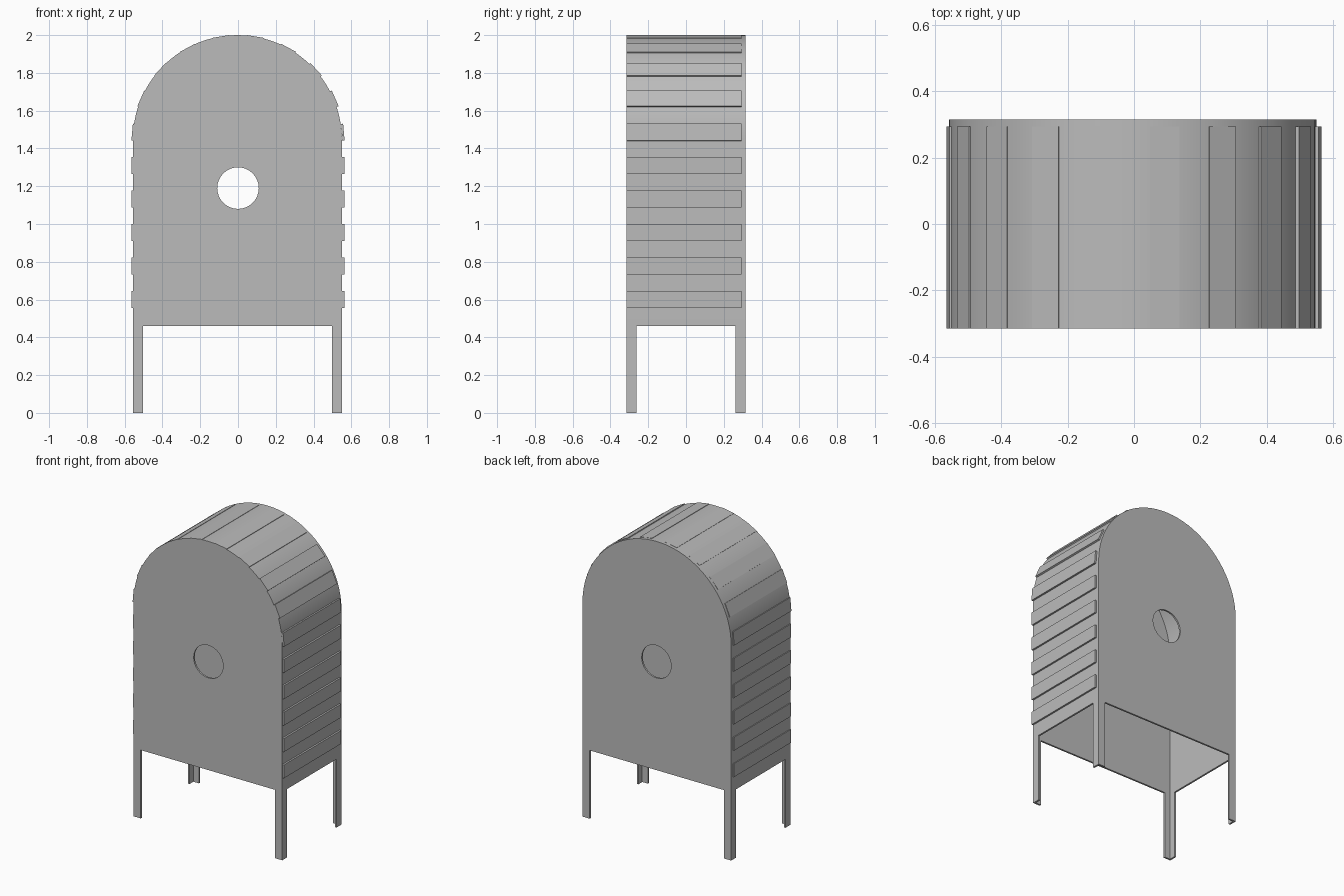
import bpy, bmesh
from math import sin, cos, pi
from mathutils import Matrix

cube = bpy.data.objects.get("Cube")
if cube:
    bpy.data.objects.remove(cube, do_unlink=True)

grey = bpy.data.materials.new("painted_grey")
grey.use_nodes = True
grey.diffuse_color = (0.5, 0.5, 0.5, 1)
grey.node_tree.nodes["Principled BSDF"].inputs["Base Color"].default_value = (0.5, 0.5, 0.5, 1)


def make_object(name, bm):
    mesh = bpy.data.meshes.new(name)
    bm.to_mesh(mesh)
    bm.free()
    mesh.materials.append(grey)
    obj = bpy.data.objects.new(name, mesh)
    bpy.context.collection.objects.link(obj)
    return obj


# Sheet dimensions
CX, HALF, DEPTH = -0.0035, 0.5535, 0.315
FLOOR, SPRING = 0.46, 1.4465
LEG, THICK = 0.053, 0.012
SEGS = 40

# Folded sheet: two arched panels joined by a wrapping wall, with four corner legs
bm = bmesh.new()
arch = [(CX - HALF * cos(pi * i / SEGS), SPRING + HALF * sin(pi * i / SEGS))
        for i in range(SEGS + 1)]
left, right = CX - HALF, CX + HALF
wall = [(left, FLOOR)] + arch + [(right, FLOOR)]
feet = [(right, 0), (right - LEG, 0), (right - LEG, FLOOR),
        (left + LEG, FLOOR), (left + LEG, 0), (left, 0)]
rims = []
for y in (-DEPTH, DEPTH):
    outline = [bm.verts.new((x, y, z)) for x, z in wall + feet]
    hole = [bm.verts.new((0.11 * cos(2 * pi * i / 32), y, 1.19 + 0.11 * sin(2 * pi * i / 32)))
            for i in range(32)]
    edges = [bm.edges.new((loop[i - 1], loop[i]))
             for loop in (outline, hole) for i in range(len(loop))]
    bmesh.ops.triangle_fill(bm, edges=edges, use_beauty=True,
                            normal=(0, -1 if y < 0 else 1, 0))
    rims.append(outline)

front, back = rims
n = len(wall)
for i in range(1, n - 2):
    bm.faces.new((front[i], front[i + 1], back[i + 1], back[i]))

# Side walls and the side flanges of the legs
for x, bottom, top, foot in ((left, 0, 1, -1), (right, n - 1, n - 2, n)):
    inner = []
    for rim, y in ((front, LEG - DEPTH), (back, DEPTH - LEG)):
        knee = bm.verts.new((x, y, FLOOR))
        toe = bm.verts.new((x, y, 0))
        bm.faces.new((rim[bottom], knee, toe, rim[foot]))
        inner.append(knee)
    bm.faces.new((front[top], front[bottom], inner[0], inner[1], back[bottom], back[top]))
bmesh.ops.recalc_face_normals(bm, faces=bm.faces)
body = make_object("body_shell", bm)
solid = body.modifiers.new("sheet_thickness", 'SOLIDIFY')
solid.thickness = THICK
solid.offset = -1
solid.use_even_offset = True
bpy.context.view_layer.objects.active = body
body.select_set(True)
bpy.ops.object.modifier_apply(modifier=solid.name)
bpy.ops.object.shade_smooth_by_angle(angle=0.5)

# Raised slats: flat plates down both sides and around the arch
SLAT_R, SLAT_Z, SLAT_T, SLAT_W = 0.5625, 1.438, 0.012, 0.09
Y0, Y1 = -DEPTH, 0.293
bm = bmesh.new()


def add_slat(x, z, tilt):
    """Plate whose outer face is centred on x, z and faces away at tilt from vertical."""
    place = (Matrix.Translation((x, (Y0 + Y1) / 2, z)) @ Matrix.Rotation(tilt, 4, 'Y')
             @ Matrix.Translation((0, 0, -SLAT_T / 2))
             @ Matrix.Diagonal((SLAT_W, Y1 - Y0, SLAT_T, 1)))
    bmesh.ops.create_cube(bm, size=1, matrix=place)


for side in (-1, 1):
    for i in range(5):
        add_slat(side * SLAT_R, 0.6 + 0.1775 * i, side * pi / 2)
        a = side * 0.165 * (2 * i + 1)
        add_slat(SLAT_R * sin(a), SLAT_Z + SLAT_R * cos(a), a)
make_object("raised_slats", bm)
